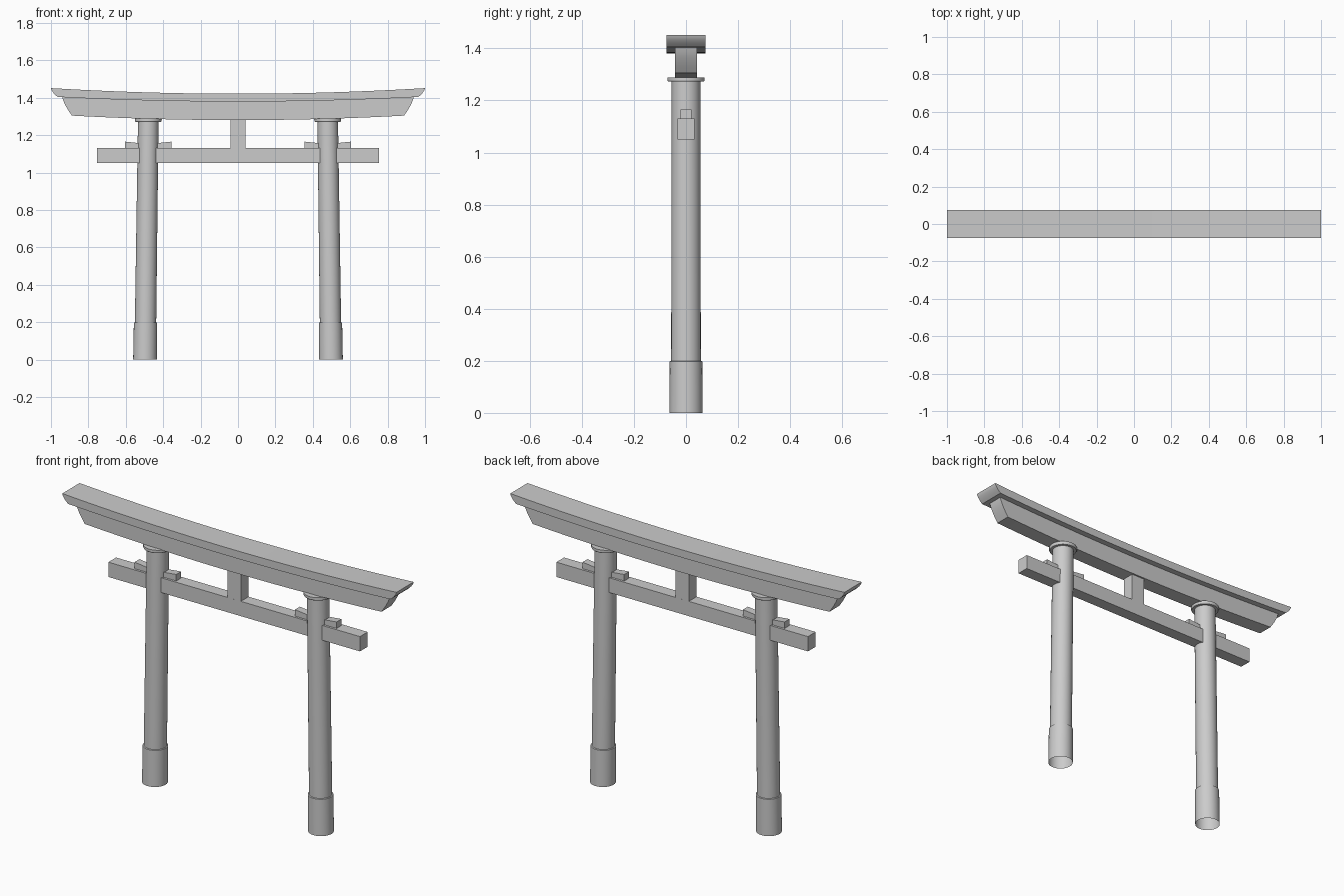
import bpy, bmesh, math

if "Cube" in bpy.data.objects:
    bpy.data.objects.remove(bpy.data.objects["Cube"])


def finish(name, bm, recalc=True):
    if recalc:
        bmesh.ops.recalc_face_normals(bm, faces=bm.faces)
    me = bpy.data.meshes.new(name)
    bm.to_mesh(me)
    bm.free()
    ob = bpy.data.objects.new(name, me)
    bpy.context.collection.objects.link(ob)
    bpy.ops.object.select_all(action='DESELECT')
    ob.select_set(True)
    bpy.context.view_layer.objects.active = ob
    bpy.ops.object.shade_smooth_by_angle(angle=math.radians(30))
    return ob


def extrude_y(bm, depth):
    # give a flat xz sheet its thickness along y
    res = bmesh.ops.extrude_face_region(bm, geom=bm.faces[:])
    verts = [v for v in res["geom"] if isinstance(v, bmesh.types.BMVert)]
    bmesh.ops.translate(bm, verts=verts, vec=(0, 2 * depth, 0))


def curved_beam(name, top_half, bottom_half, top, bottom, depth, power, cols=32, rows=5):
    # top and bottom are (height at centre, rise at the ends)
    bm = bmesh.new()
    grid = []
    for i in range(cols + 1):
        u = 2 * i / cols - 1
        col = []
        for j in range(rows + 1):
            t = j / rows
            x = u * (top_half + (bottom_half - top_half) * t ** power)
            zt, zb = top[0] + top[1] * u * u, bottom[0] + bottom[1] * u * u
            col.append(bm.verts.new((x, -depth, zt + (zb - zt) * t)))
        grid.append(col)
    for a, b in zip(grid, grid[1:]):
        for j in range(rows):
            bm.faces.new((a[j], a[j + 1], b[j + 1], b[j]))
    extrude_y(bm, depth)
    return finish(name, bm)


def prism(name, outline, depth):
    bm = bmesh.new()
    bm.faces.new([bm.verts.new((x, -depth, z)) for x, z in outline])
    extrude_y(bm, depth)
    return finish(name, bm)


def box(name, x0, x1, z0, z1, depth):
    return prism(name, [(x0, z0), (x1, z0), (x1, z1), (x0, z1)], depth)


def lean(z):
    # pillar axis leans slightly inwards
    return 0.497 - 0.0135 * z


def lathe(name, side, profile, close=False, n=48):
    bm = bmesh.new()
    rings = []
    for r, z in profile:
        rings.append([bm.verts.new((side * lean(z) + r * math.cos(2 * math.pi * k / n),
                                    r * math.sin(2 * math.pi * k / n), z))
                      for k in range(n)])
    for a, b in zip(rings, rings[1:]):
        for k in range(n):
            m = (k + 1) % n
            bm.faces.new((a[k], a[m], b[m], b[k]))
    if close:
        bm.faces.new(rings[0][::-1])
        bm.faces.new(rings[-1])
    return finish(name, bm, close)


# Curved top lintel and the narrower lintel below it
curved_beam("top_lintel", 1.0, 0.965, (1.422, 0.03), (1.38, 0.025), 0.074, 1.6)
curved_beam("under_lintel", 0.94, 0.888, (1.383, 0.023), (1.281, 0.024), 0.042, 1.4)

# Straight tie beam and centre strut
box("tie_beam", -0.753, 0.753, 1.051, 1.131, 0.033)
box("centre_strut", -0.04, 0.04, 1.12, 1.30, 0.0328)

for side, tag in ((-1, "left"), (1, "right")):
    # Pillar with foot sleeve, open underneath
    lathe(tag + "_pillar", side,
          [(0.0635, 0), (0.0625, 0.198), (0.057, 0.2), (0.055, 1.28)])
    # Collar under the lintel
    lathe(tag + "_collar", side, [(0.069, 1.272), (0.072, 1.277), (0.072, 1.289)], True)
    # Wedges driven in on both sides of the pillar
    c = side * 0.48
    for d, place in ((-1, "a"), (1, "b")):
        prism(f"{tag}_wedge_{place}",
              [(c + d * 0.03, 1.125), (c + d * 0.125, 1.125),
               (c + d * 0.125, 1.166), (c + d * 0.03, 1.156)], 0.021)
